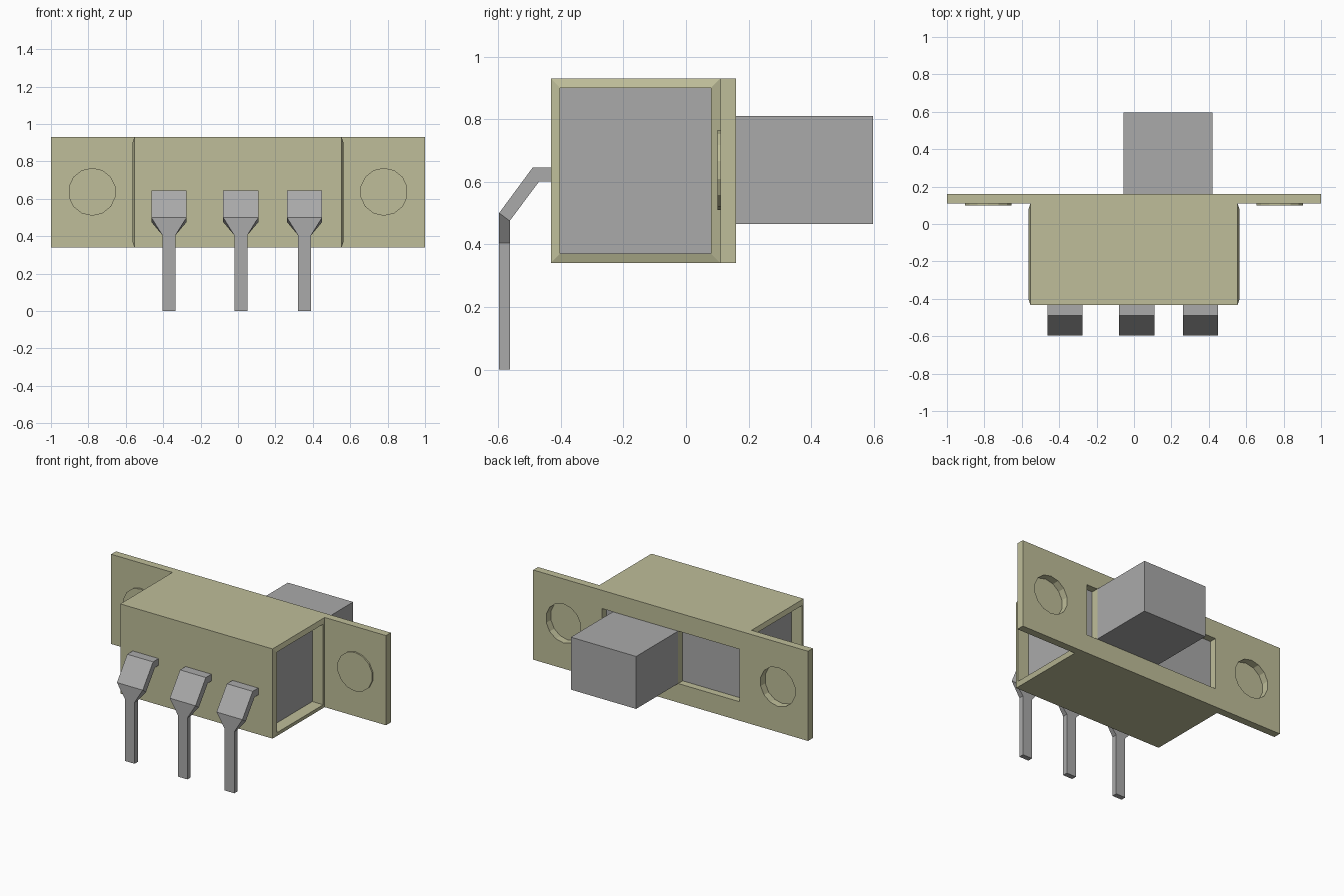
import bpy, bmesh, math
from mathutils import Matrix

cube = bpy.data.objects.get("Cube")
if cube:
    bpy.data.objects.remove(cube)


def material(name, rgb):
    m = bpy.data.materials.new(name)
    m.use_nodes = True
    col = (*rgb, 1.0)
    m.diffuse_color = col
    m.node_tree.nodes["Principled BSDF"].inputs["Base Color"].default_value = col
    return m


OLIVE = material("olive_plating", (0.52, 0.515, 0.32))
GREY = material("grey_metal", (0.40, 0.40, 0.40))


def finish(name, bm, mat):
    bmesh.ops.recalc_face_normals(bm, faces=bm.faces[:])
    me = bpy.data.meshes.new(name)
    bm.to_mesh(me)
    bm.free()
    me.materials.append(mat)
    ob = bpy.data.objects.new(name, me)
    bpy.context.collection.objects.link(ob)
    return ob


def box(name, lo, hi, mat):
    bm = bmesh.new()
    mid = [(a + b) / 2 for a, b in zip(lo, hi)]
    size = [b - a for a, b in zip(lo, hi)]
    bmesh.ops.create_cube(bm, size=1, matrix=Matrix.LocRotScale(mid, None, size))
    return finish(name, bm, mat)


def disc(name, x, z, y0, y1, radius, mat):
    bm = bmesh.new()
    place = Matrix.Translation((x, (y0 + y1) / 2, z)) @ Matrix.Rotation(math.pi / 2, 4, 'X')
    bmesh.ops.create_cone(bm, cap_ends=True, segments=14, radius1=radius,
                          radius2=radius, depth=y1 - y0, matrix=place)
    return finish(name, bm, mat)


def loft(name, rings, mat, closed=False):
    """Skin a series of four-point rings, capped or joined end to end."""
    bm = bmesh.new()
    vs = [[bm.verts.new(p) for p in ring] for ring in rings]
    pairs = list(zip(vs, vs[1:])) + ([(vs[-1], vs[0])] if closed else [])
    for a, b in pairs:
        for i in range(4):
            j = (i + 1) % 4
            bm.faces.new((a[i], a[j], b[j], b[i]))
    if not closed:
        bm.faces.new(vs[0])
        bm.faces.new(vs[-1])
    return finish(name, bm, mat)


def cut(target, cutter):
    mod = target.modifiers.new("cut", 'BOOLEAN')
    mod.operation = 'DIFFERENCE'
    mod.solver = 'EXACT'
    mod.object = cutter
    bpy.context.view_layer.objects.active = target
    bpy.ops.object.modifier_apply(modifier=mod.name)
    bpy.data.objects.remove(cutter)


# Main dimensions
BOTTOM, TOP = 0.34, 0.93
FLANGE_Y, BACK_Y = 0.11, 0.16
SLOT_Z = (0.465, 0.81)
KNOB_X = (-0.055, 0.42)
HOLE_X, HOLE_Z, HOLE_R = 0.78, 0.637, 0.128

# Mounting flange with two screw recesses and the slot either side of the knob
flange = box("mounting_flange", (-1, FLANGE_Y, BOTTOM), (1, BACK_Y, TOP), OLIVE)
for side in (-1, 1):
    cut(flange, disc("hole_cutter", side * HOLE_X, HOLE_Z, 0.05, 0.25, HOLE_R, OLIVE))
    disc("recess_floor_" + ("left" if side > 0 else "right"),
         side * HOLE_X, HOLE_Z, 0.10, FLANGE_Y + 0.002, HOLE_R, OLIVE)
for x0, x1 in ((-0.5, KNOB_X[0]), (KNOB_X[1], 0.5)):
    cut(flange, box("slot_cutter", (x0, 0.05, SLOT_Z[0]), (x1, 0.25, SLOT_Z[1]), OLIVE))


# Housing: rectangular sleeve open at both ends, rims sloping slightly outward
def rect(x, inset):
    y0, y1 = -0.432 + inset, FLANGE_Y - inset
    z0, z1 = BOTTOM + inset, TOP - inset
    return [(x, y0, z0), (x, y1, z0), (x, y1, z1), (x, y0, z1)]


loft("housing", [rect(-0.554, 0), rect(0.554, 0), rect(0.564, 0.03), rect(-0.564, 0.03)],
     OLIVE, closed=True)

# Insert inside the housing, and the panel seen through the slot
box("inner_block", (-0.485, -0.402, BOTTOM + 0.03), (0.485, 0.08, TOP - 0.03), GREY)
box("slot_panel", (-0.5, FLANGE_Y - 0.003, SLOT_Z[0]), (0.5, FLANGE_Y + 0.003, SLOT_Z[1]), GREY)

# Sliding knob
box("slider_knob", (KNOB_X[0], BACK_Y, SLOT_Z[0]), (KNOB_X[1], 0.597, SLOT_Z[1]), GREY)

# Bent terminal pins: (outer y, z), (inner y, z), half width
PIN = [((-0.42, 0.645), (-0.42, 0.60), 0.094),
       ((-0.49, 0.645), (-0.47, 0.60), 0.094),
       ((-0.597, 0.50), (-0.563, 0.475), 0.094),
       ((-0.597, 0.405), (-0.563, 0.405), 0.035),
       ((-0.597, 0.0), (-0.563, 0.0), 0.035)]
for name, cx in (("right", -0.369), ("middle", 0.015), ("left", 0.356)):
    loft("terminal_pin_" + name,
         [[(cx - w, *o), (cx + w, *o), (cx + w, *i), (cx - w, *i)] for o, i, w in PIN], GREY)
